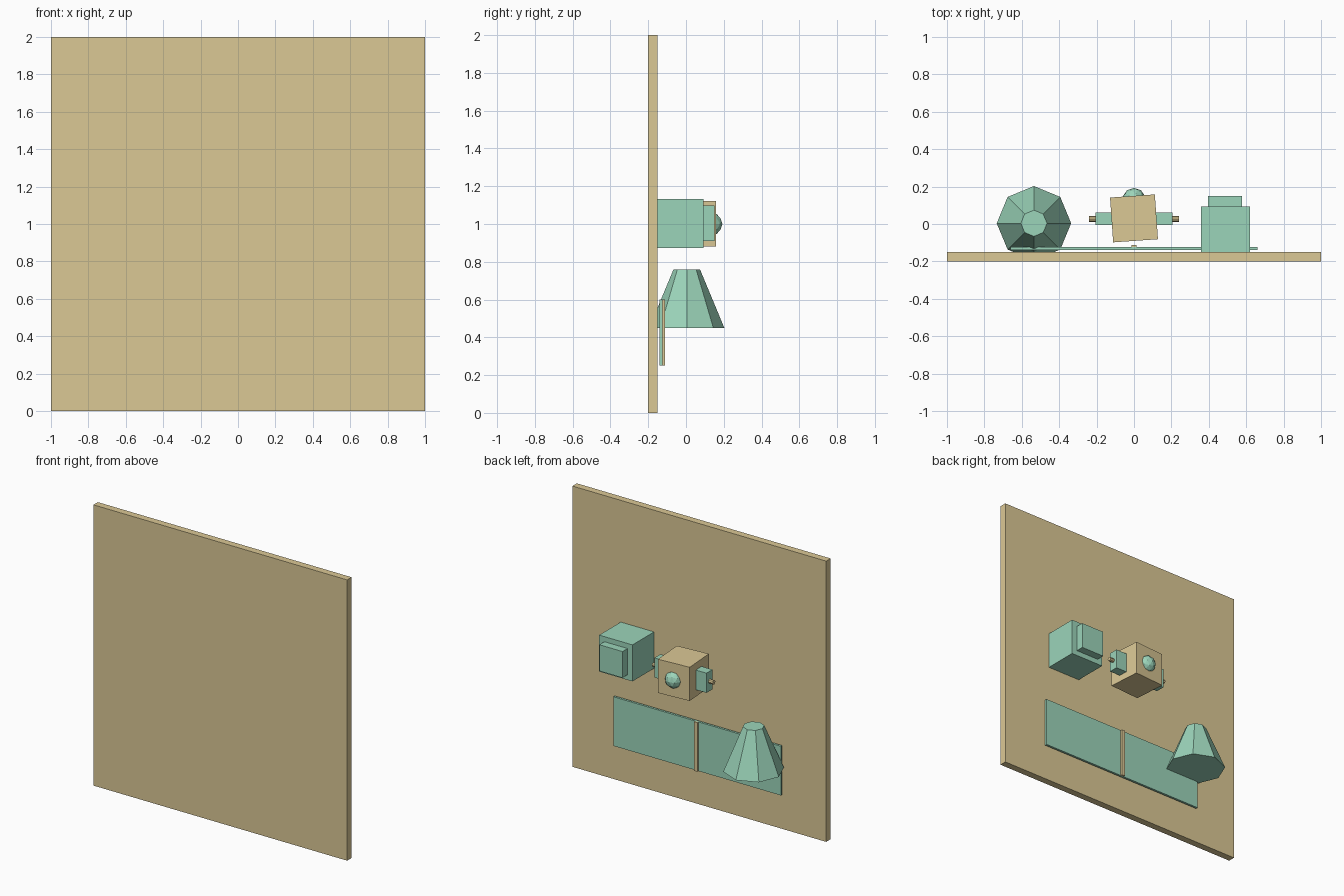
import bpy
from math import pi, radians

if "Cube" in bpy.data.objects:
    bpy.data.objects.remove(bpy.data.objects["Cube"])


def material(name, color):
    m = bpy.data.materials.new(name)
    m.diffuse_color = color
    m.use_nodes = True
    m.node_tree.nodes["Principled BSDF"].inputs["Base Color"].default_value = m.diffuse_color
    return m


TAN = material("tan", (0.71, 0.58, 0.30, 1))
TEAL = material("teal", (0.33, 0.66, 0.49, 1))


def finish(name, mat):
    ob = bpy.context.object
    ob.name = name
    ob.data.materials.append(mat)
    return ob


def box(name, mat, x, y, z, turn=0):
    """Box from (min, max) ranges, optionally turned about z."""
    bpy.ops.mesh.primitive_cube_add(size=1, location=[sum(r) / 2 for r in (x, y, z)],
                                    rotation=(0, 0, turn))
    bpy.context.object.scale = [r[1] - r[0] for r in (x, y, z)]
    return finish(name, mat)


# Backing panel
box("wall_panel", TAN, (-1, 1), (-0.2, -0.15), (0, 2))

# Long plaque with a centre strip
box("plaque", TEAL, (-0.66, 0.66), (-0.14, -0.124), (0.25, 0.6))
box("plaque_strip", TAN, (-0.013, 0.013), (-0.13, -0.111), (0.25, 0.6))

# Box with a raised plate
box("side_box", TEAL, (0.357, 0.619), (-0.17, 0.093), (0.873, 1.133))
box("side_box_plate", TEAL, (0.396, 0.578), (0.08, 0.15), (0.91, 1.097))

# Slightly turned cube with a faceted dome on its back
box("centre_cube", TAN, (-0.12, 0.12), (-0.09, 0.15), (0.882, 1.122), radians(4))
bpy.ops.mesh.primitive_ico_sphere_add(subdivisions=2, radius=0.062, location=(0, 0.131, 1))
finish("dome", TEAL)

# Mirrored side blocks with small round pegs
for side, s in (("left", -1), ("right", 1)):
    box(side + "_block", TEAL, sorted((s * 0.11, s * 0.205)), (-0.005, 0.062), (0.93, 1.07))
    bpy.ops.mesh.primitive_cylinder_add(vertices=8, radius=0.015, depth=0.06,
                                        location=(s * 0.21, 0.027, 1), rotation=(0, pi / 2, 0))
    finish(side + "_peg", TAN)

# Eight-sided tapered shade, partly sunk into the panel
bpy.ops.mesh.primitive_cone_add(vertices=8, radius1=0.199, radius2=0.07, depth=0.31,
                                location=(-0.535, 0.004, 0.605))
finish("tapered_shade", TEAL)
